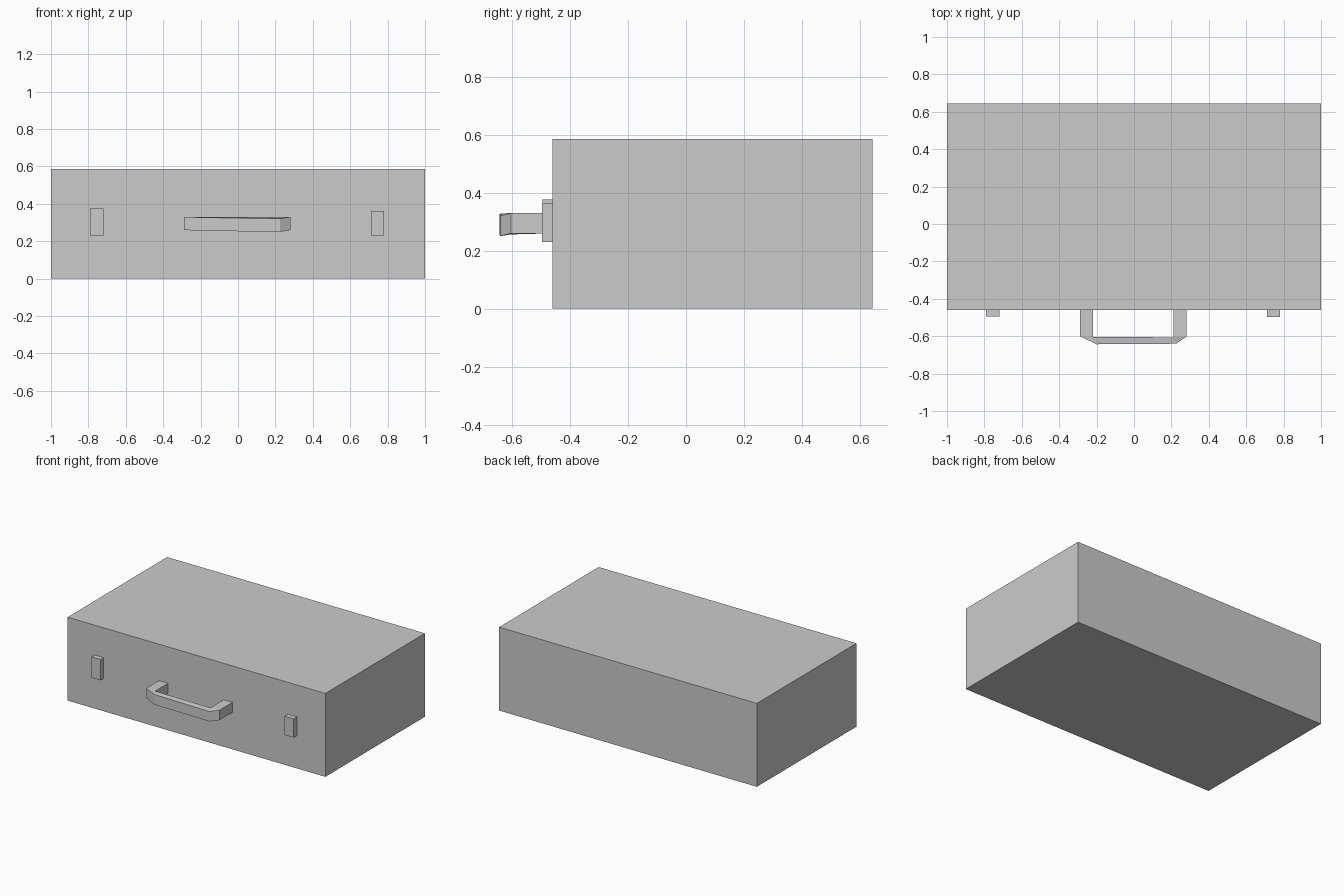
import bpy, bmesh

if "Cube" in bpy.data.objects:
    bpy.data.objects.remove(bpy.data.objects["Cube"])


def finish(name, bm):
    bmesh.ops.recalc_face_normals(bm, faces=bm.faces)
    mesh = bpy.data.meshes.new(name)
    bm.to_mesh(mesh)
    bm.free()
    bpy.context.collection.objects.link(bpy.data.objects.new(name, mesh))


def box(name, lo, hi):
    bm = bmesh.new()
    bmesh.ops.create_cube(bm, size=1)
    for v in bm.verts:
        v.co = [lo[i] if v.co[i] < 0 else hi[i] for i in range(3)]
    finish(name, bm)


# Case body
box("case_body", (-1, -0.46, 0), (1, 0.643, 0.585))

# Latches on the front
box("left_latch", (-0.79, -0.495, 0.23), (-0.72, -0.46, 0.376))
box("right_latch", (0.71, -0.497, 0.23), (0.78, -0.46, 0.362))

# Handle: plan outline with a bottom and top height, the grip sags slightly
outline = [
    (-0.29, -0.46, 0.26, 0.33), (-0.29, -0.60, 0.26, 0.33),
    (-0.20, -0.643, 0.256, 0.327), (0.225, -0.64, 0.25, 0.32),
    (0.28, -0.603, 0.26, 0.33), (0.28, -0.46, 0.26, 0.33),
    (0.21, -0.46, 0.26, 0.33), (0.21, -0.606, 0.256, 0.328),
    (-0.22, -0.604, 0.257, 0.33), (-0.22, -0.46, 0.26, 0.33),
]
bm = bmesh.new()
low = [bm.verts.new((x, y, a)) for x, y, a, b in outline]
top = [bm.verts.new((x, y, b)) for x, y, a, b in outline]
n = len(outline)
for i in range(n):
    j = (i + 1) % n
    bm.faces.new((low[i], low[j], top[j], top[i]))
# Top and bottom split into left arm, grip and right arm
for ring in (low, top):
    for ids in ((0, 1, 8, 9), (1, 2, 8), (2, 3, 7, 8), (3, 4, 7), (4, 5, 6, 7)):
        bm.faces.new([ring[i] for i in ids])
finish("carry_handle", bm)
